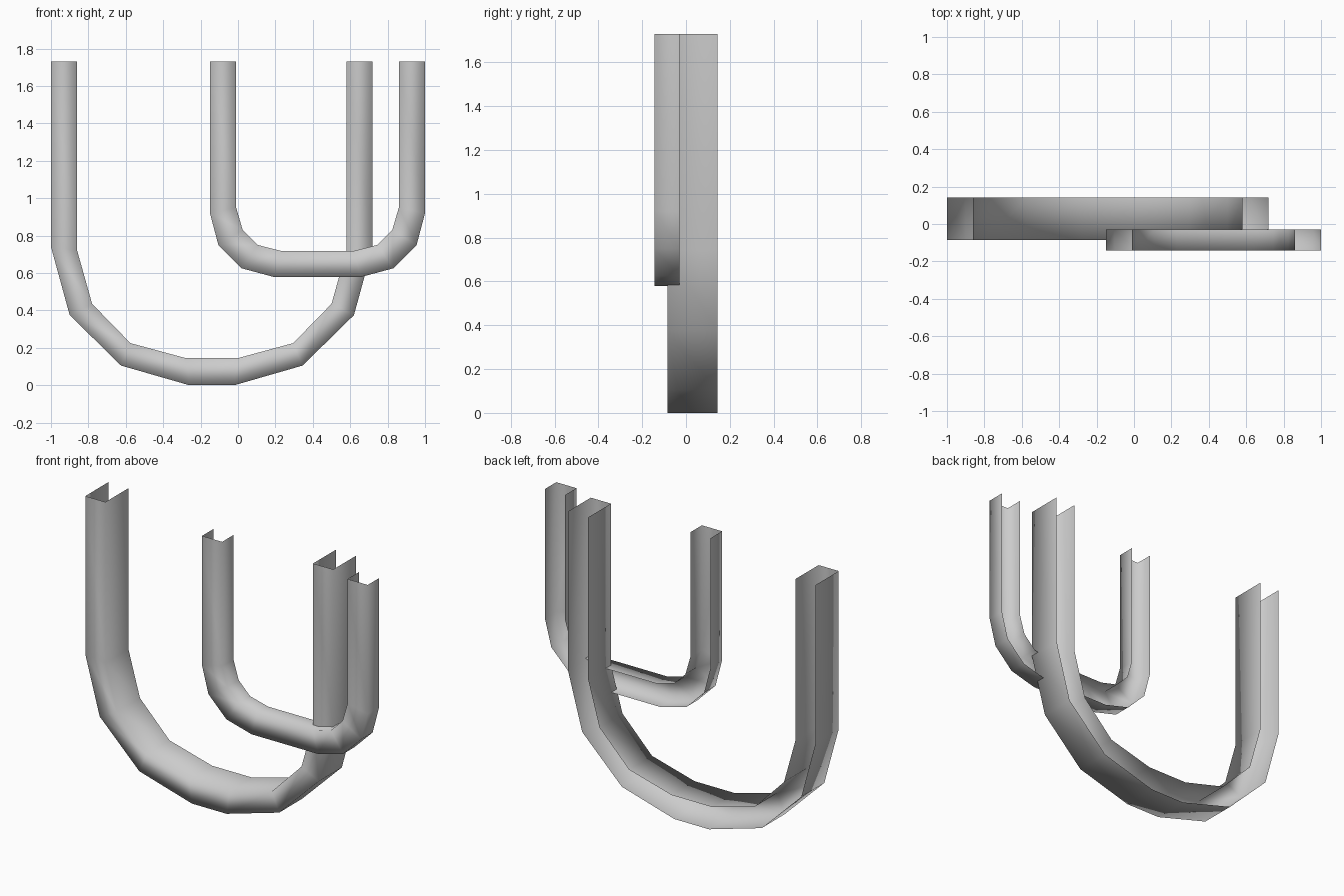
import bpy
import bmesh

cube = bpy.data.objects.get("Cube")
if cube:
    bpy.data.objects.remove(cube, do_unlink=True)

grey = bpy.data.materials.new("light_grey")
grey.use_nodes = True
colour = (0.6, 0.6, 0.6, 1.0)
grey.diffuse_color = colour
grey.node_tree.nodes["Principled BSDF"].inputs["Base Color"].default_value = colour

TOP = 1.73


def mirrored(half, centre):
    """Complete a half path (left limb down to the bottom) on the other side."""
    return half + [(2 * centre - x, z) for x, z in reversed(half)]


def u_channel(name, outer, inner, centre, front, back):
    """Bent channel with outer, front and inner walls, open at the back and ends."""
    bm = bmesh.new()
    rings = []
    for (ox, oz), (ix, iz) in zip(mirrored(outer, centre), mirrored(inner, centre)):
        section = [(ox, back, oz), (ox, front, oz), (ix, front, iz), (ix, back, iz)]
        rings.append([bm.verts.new(p) for p in section])
    for a, b in zip(rings, rings[1:]):
        for j in range(3):
            face = bm.faces.new((a[j], b[j], b[j + 1], a[j + 1]))
            face.smooth = True
    mesh = bpy.data.meshes.new(name)
    bm.to_mesh(mesh)
    bm.free()
    mesh.materials.append(grey)
    obj = bpy.data.objects.new(name, mesh)
    bpy.context.collection.objects.link(obj)
    return obj


# Large rear channel with a rounded bottom
u_channel(
    "large_u_channel",
    outer=[(-1, TOP), (-1, 0.74), (-0.9, 0.375), (-0.625, 0.105), (-0.26, 0)],
    inner=[(-0.86, TOP), (-0.86, 0.72), (-0.78, 0.435), (-0.575, 0.225), (-0.28, 0.145)],
    centre=-0.14, front=-0.085, back=0.143)

# Small front channel with a flat bottom
u_channel(
    "small_u_channel",
    outer=[(-0.15, TOP), (-0.15, 0.92), (-0.105, 0.75), (0.02, 0.625), (0.195, 0.578)],
    inner=[(-0.01, TOP), (-0.01, 0.95), (0.025, 0.83), (0.105, 0.75), (0.23, 0.718)],
    centre=0.425, front=-0.143, back=-0.03)
